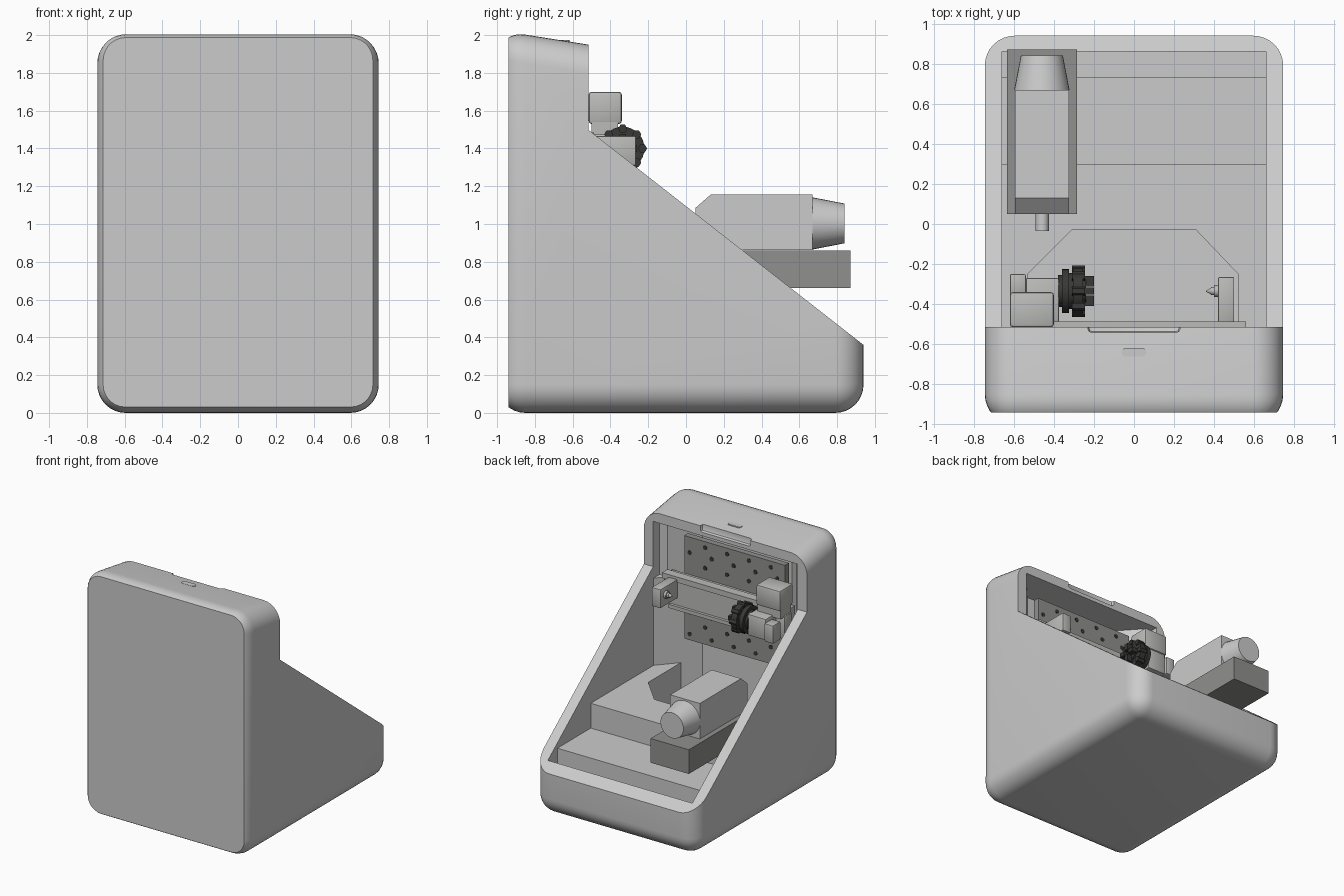
import bpy, bmesh, math
from mathutils import Matrix

if "Cube" in bpy.data.objects:
    bpy.data.objects.remove(bpy.data.objects["Cube"])


def material(name, c):
    m = bpy.data.materials.new(name)
    m.diffuse_color = (c, c, c * 0.97, 1)
    m.use_nodes = True
    m.node_tree.nodes["Principled BSDF"].inputs["Base Color"].default_value = m.diffuse_color
    return m


GREY = material("mid_grey", 0.28)
LIGHT = material("light_grey", 0.5)
DARK = material("dark_metal", 0.04)


def finish(name, bm, mat=None, smooth=False):
    bmesh.ops.recalc_face_normals(bm, faces=bm.faces)
    me = bpy.data.meshes.new(name)
    bm.to_mesh(me)
    bm.free()
    ob = bpy.data.objects.new(name, me)
    bpy.context.collection.objects.link(ob)
    if mat:
        me.materials.append(mat)
    if smooth:
        smooth_by_angle(ob)
    return ob


def activate(ob):
    bpy.ops.object.select_all(action='DESELECT')
    ob.select_set(True)
    bpy.context.view_layer.objects.active = ob


def smooth_by_angle(ob):
    activate(ob)
    bpy.ops.object.shade_smooth_by_angle(angle=math.radians(30))


def prism(name, pts, axis, a, b, mat=None, bevel=0, segs=2):
    """Extrude a 2D outline along x (points are y,z) or z (points are x,y)."""
    bm = bmesh.new()
    place = (lambda p, t: (t, p[0], p[1])) if axis == 'x' else (lambda p, t: (p[0], p[1], t))
    lo = [bm.verts.new(place(p, a)) for p in pts]
    hi = [bm.verts.new(place(p, b)) for p in pts]
    bm.faces.new(lo)
    bm.faces.new(hi[::-1])
    n = len(pts)
    for i in range(n):
        j = (i + 1) % n
        bm.faces.new((lo[i], lo[j], hi[j], hi[i]))
    bmesh.ops.recalc_face_normals(bm, faces=bm.faces)
    if bevel:
        bmesh.ops.bevel(bm, geom=bm.edges[:], offset=bevel, segments=segs,
                        profile=0.5, affect='EDGES')
    return finish(name, bm, mat, bevel > 0)


def box(name, x, y, z, mat=None, bevel=0):
    return prism(name, [(x[0], y[0]), (x[1], y[0]), (x[1], y[1]), (x[0], y[1])],
                 'z', z[0], z[1], mat, bevel)


def cyl(name, axis, a, b, c, r1, r2=None, mat=None, segs=32):
    """Cone or cylinder from a to b along x or y; c is the centre on the other two axes."""
    bm = bmesh.new()
    bmesh.ops.create_cone(bm, cap_ends=True, segments=segs, radius1=r1,
                          radius2=r1 if r2 is None else r2, depth=b - a)
    mid = (a + b) / 2
    if axis == 'x':
        m = Matrix.Translation((mid, c[0], c[1])) @ Matrix.Rotation(math.pi / 2, 4, 'Y')
    else:
        m = Matrix.Translation((c[0], mid, c[1])) @ Matrix.Rotation(-math.pi / 2, 4, 'X')
    bm.transform(m)
    return finish(name, bm, mat, True)


def cut(ob, cutter):
    mod = ob.modifiers.new("cut", 'BOOLEAN')
    mod.operation = 'DIFFERENCE'
    mod.solver = 'EXACT'
    mod.object = cutter
    activate(ob)
    bpy.ops.object.modifier_apply(modifier=mod.name)
    bpy.data.objects.remove(cutter)


# Housing: rounded block, flat front, sloped opening, hood and cavity
housing = prism("housing", [(-1.0, 0), (.94, 0), (.94, 1.72), (-1.0, 2.026)],
                'x', -.745, .745, None, .15, 8)
cut(housing, box("front_cutter", (-2, 2), (-2, -.94), (-1, 3)))
cut(housing, prism("slope_cutter", [(-.515, 1.497), (1.4, 0), (1.4, 3), (-.515, 3)], 'x', -2, 2))
cut(housing, prism("cavity_cutter", [(.66, .86), (.66, -.52), (.41, -.8),
                                     (-.41, -.8), (-.66, -.52), (-.66, .86)], 'z', .05, 1.87))
cut(housing, box("hood_opening_cutter", (-.66, .66), (-.6, -.4), (1.4, 1.87)))
cut(housing, box("handle_cutter", (-.23, .23), (-.542, -.4), (1.9, 2.2), None, .02))
smooth_by_angle(housing)

# Oval button on the hood
stadium = []
for i in range(18):
    t = math.pi * (i if i < 9 else i - 1) / 8 - math.pi / 2
    stadium.append(((.04 if i < 9 else -.04) + .022 * math.cos(t), -.64 + .022 * math.sin(t)))
prism("hood_button", stadium, 'z', 1.95, 1.974)

# Stepped floor, the upper step with an angular notch
box("lower_step", (-.665, .665), (.29, .735), (.045, .475))
prism("upper_step", [(.665, .3), (.665, -.52), (.52, -.68), (.52, -.25), (.31, -.03),
                     (-.31, -.03), (-.53, -.25), (-.53, -.68), (-.665, -.52), (-.665, .3)],
      'z', .045, .68)

# Spindle carriage: base, motor housing, tapered end cap, shaft
box("spindle_base", (-.635, -.285), (.05, .87), (.66, .86), GREY)
prism("spindle_motor", [(.05, .862), (.67, .862), (.67, 1.155), (.13, 1.155), (.05, 1.085)],
      'x', -.595, -.325)
cyl("spindle_cap", 'y', .67, .84, (-.46, 1.003), .138, .105)
cyl("spindle_shaft", 'y', -.035, .05, (-.458, 1.0), .033)

# Back plate with a grid of bolt holes
box("back_plate", (-.47, .45), (-.67, -.62), (.92, 1.77), GREY)
for row, z in enumerate((.97, 1.06, 1.15, 1.55, 1.64, 1.72)):
    for k in range(5):
        x = -.4 + .2 * k + (.06 if row % 2 else 0)
        if x < .43:
            cyl("plate_hole", 'y', -.622, -.617, (x, z), .018, None, DARK, 12)

# Cross beam
box("cross_beam", (-.56, .56), (-.62, -.51), (1.23, 1.46), LIGHT)
box("beam_top_rail", (-.56, .56), (-.56, -.487), (1.44, 1.485), LIGHT)
box("beam_bottom_rail", (-.4, .5), (-.56, -.487), (1.21, 1.24), LIGHT)

# Rotary head
AY, AZ = -.335, 1.4
box("rotary_block", (-.54, -.375), (-.49, -.27), (1.3, 1.475), LIGHT, .008)
box("rotary_end_block", (-.62, -.53), (-.5, -.4), (1.28, 1.47), LIGHT, .008)
box("rotary_end_cover", (-.62, -.54), (-.35, -.25), (1.3, 1.45), LIGHT, .008)
box("rotary_motor", (-.62, -.4), (-.515, -.34), (1.53, 1.7), LIGHT, .015)
box("rotary_motor_mount", (-.61, -.4), (-.5, -.36), (1.46, 1.54), LIGHT)

# Chuck: stacked discs, key bumps and jaws
for a, b, r in ((-.38, -.355, .08), (-.36, -.325, .11), (-.33, -.3, .09),
                (-.305, -.255, .115), (-.26, -.24, .06)):
    cyl("chuck_disc", 'x', a, b, (AY, AZ), r, None, DARK)
for k in range(8):
    t = k * math.pi / 4
    cyl("chuck_bump", 'x', -.31, -.245,
        (AY + .105 * math.cos(t), AZ + .105 * math.sin(t)), .024, None, DARK, 6)
for k in range(4):
    jaw = box("chuck_jaw", (-.255, -.2), (.022, .075), (-.018, .018), DARK)
    jaw.matrix_world = Matrix.Translation((0, AY, AZ)) @ Matrix.Rotation(k * math.pi / 2, 4, 'X')

# Tailstock with stepped live centre
box("tailstock", (.42, .5), (-.49, -.265), (1.31, 1.465), LIGHT, .006)
cyl("tailstock_collar", 'x', .4, .43, (AY, AZ), .03, None, LIGHT)
cyl("tailstock_sleeve", 'x', .385, .405, (AY, AZ), .02, None, LIGHT)
cyl("tailstock_tip", 'x', .36, .387, (AY, AZ), .003, .018, LIGHT)
